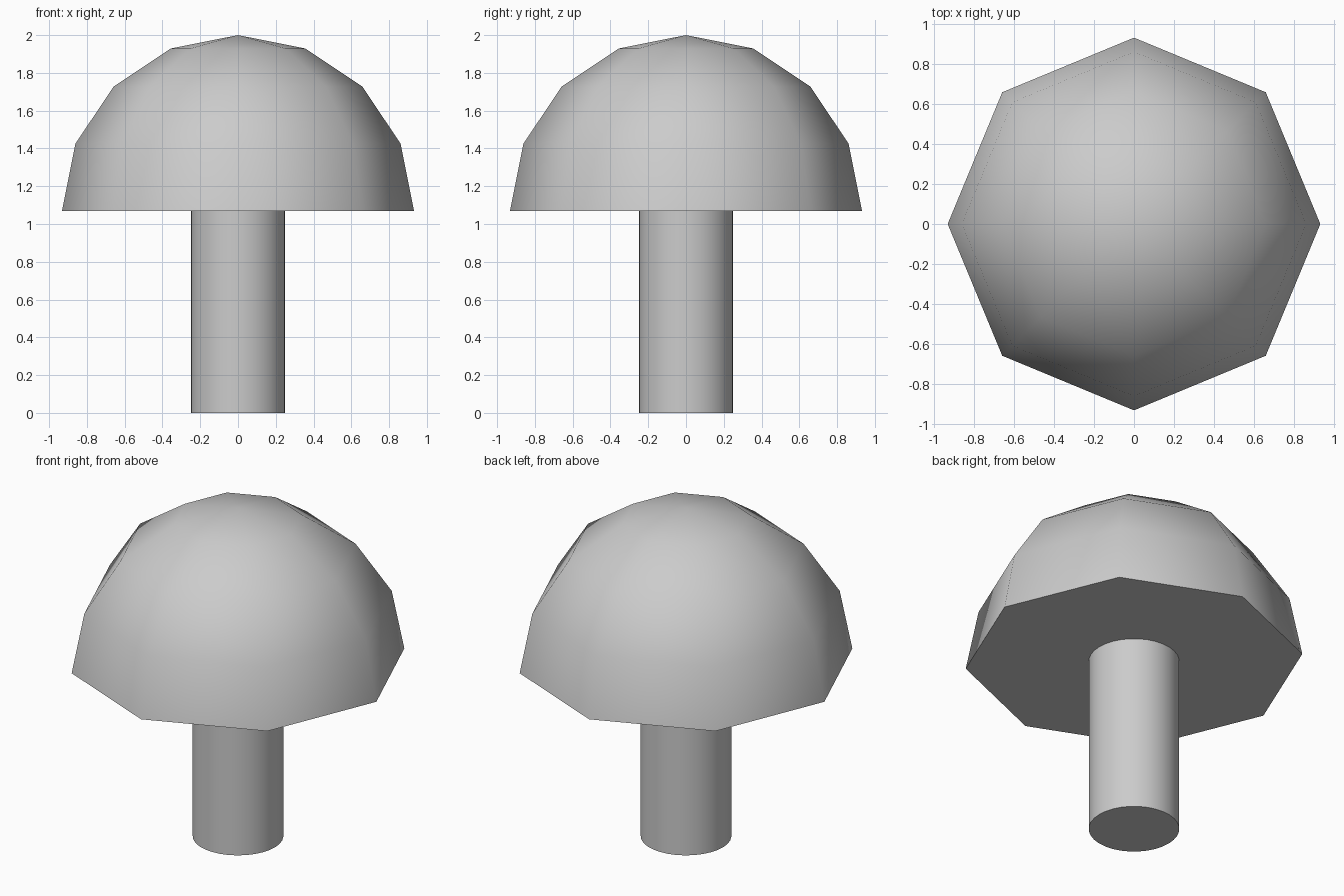
import bpy, bmesh, math

if "Cube" in bpy.data.objects:
    bpy.data.objects.remove(bpy.data.objects["Cube"])

CAP_R, CAP_Z, STEM_R = 0.932, 1.068, 0.25


def finish(bm, name, z, angle):
    bmesh.ops.recalc_face_normals(bm, faces=bm.faces[:])
    mesh = bpy.data.meshes.new(name)
    bm.to_mesh(mesh)
    bm.free()
    ob = bpy.data.objects.new(name, mesh)
    ob.location.z = z
    bpy.context.collection.objects.link(ob)
    bpy.ops.object.select_all(action='DESELECT')
    ob.select_set(True)
    bpy.context.view_layer.objects.active = ob
    bpy.ops.object.shade_smooth_by_angle(angle=math.radians(angle))
    return ob


# Cap: upper half of an eight-sided sphere, closed underneath
bm = bmesh.new()
bmesh.ops.create_uvsphere(bm, u_segments=8, v_segments=8, radius=CAP_R)
bmesh.ops.delete(bm, geom=[v for v in bm.verts if v.co.z < -0.01], context='VERTS')
bmesh.ops.contextual_create(bm, geom=[e for e in bm.edges if e.is_boundary])
finish(bm, "cap", CAP_Z, 60)

# Stem: round post from the ground up to the underside of the cap
bm = bmesh.new()
bmesh.ops.create_cone(bm, cap_ends=True, segments=32, radius1=STEM_R,
                      radius2=STEM_R, depth=CAP_Z)
finish(bm, "stem", CAP_Z / 2, 40)
